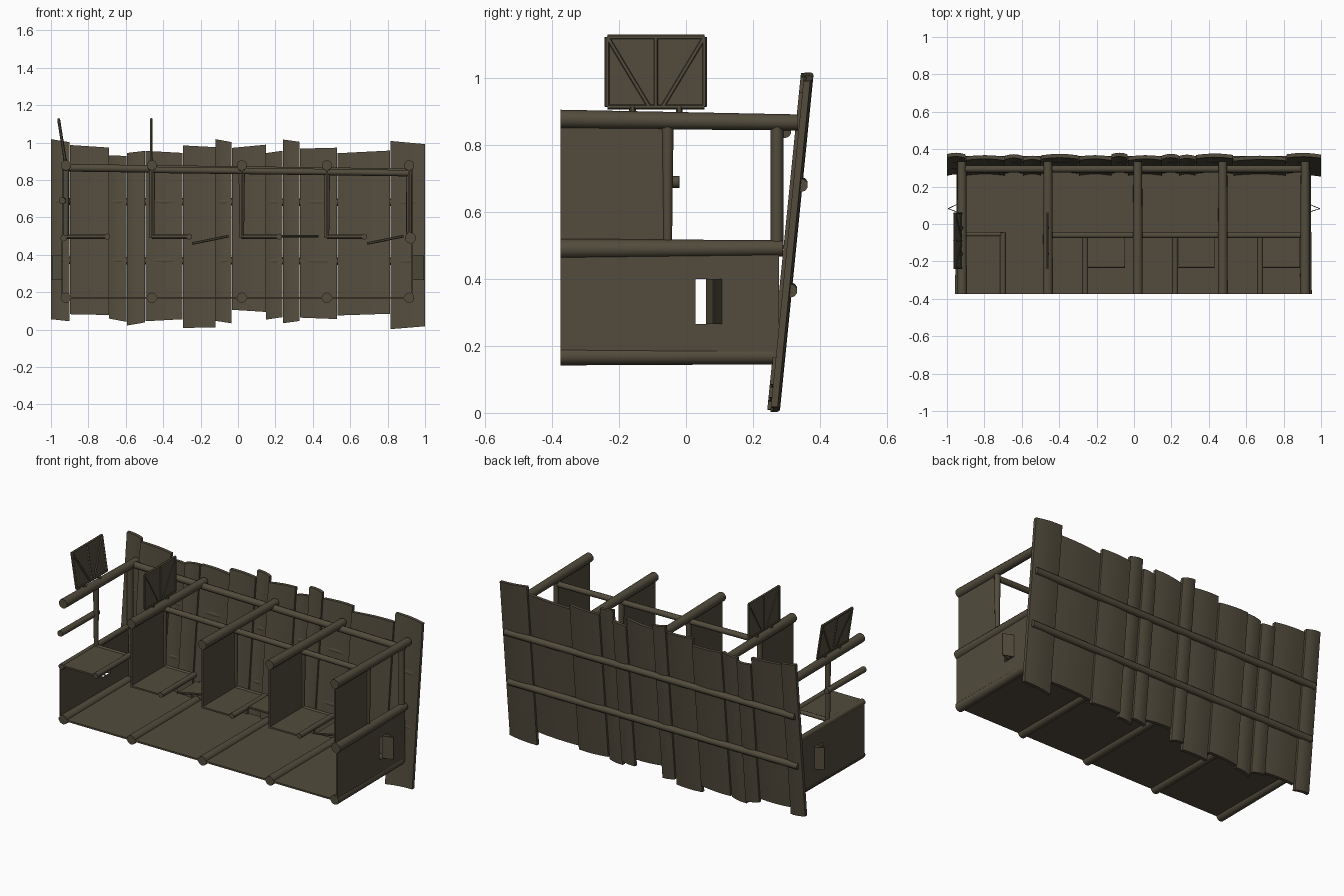
import bpy, bmesh, math, random
from mathutils import Vector

random.seed(4)
cube = bpy.data.objects.get("Cube")
if cube:
    bpy.data.objects.remove(cube, do_unlink=True)

wood = bpy.data.materials.new("weathered_dark_wood")
wood.use_nodes = True
colour = (0.085, 0.072, 0.046, 1)
wood.diffuse_color = colour
shader = wood.node_tree.nodes["Principled BSDF"]
shader.inputs["Base Color"].default_value = colour
shader.inputs["Roughness"].default_value = 0.9


def finish(name, bm, smooth=False):
    bmesh.ops.recalc_face_normals(bm, faces=bm.faces)
    mesh = bpy.data.meshes.new(name)
    bm.to_mesh(mesh)
    bm.free()
    mesh.materials.append(wood)
    obj = bpy.data.objects.new(name, mesh)
    bpy.context.collection.objects.link(obj)
    if smooth:
        bpy.ops.object.select_all(action="DESELECT")
        obj.select_set(True)
        bpy.context.view_layer.objects.active = obj
        bpy.ops.object.shade_smooth_by_angle(angle=math.radians(50))
    return obj


def pole(name, a, b, r=0.02, r2=None, sides=10):
    """Round log between two points, with an optional taper."""
    a, b = Vector(a), Vector(b)
    bm = bmesh.new()
    bmesh.ops.create_cone(bm, cap_ends=True, segments=sides, radius1=r,
                          radius2=r2 or r, depth=(b - a).length)
    turn = (b - a).to_track_quat("Z", "Y").to_matrix()
    bmesh.ops.rotate(bm, matrix=turn, verts=bm.verts)
    bmesh.ops.translate(bm, vec=(a + b) / 2, verts=bm.verts)
    return finish(name, bm, True)


def box(name, lo, hi):
    bm = bmesh.new()
    bmesh.ops.create_cube(bm, size=1)
    for v in bm.verts:
        v.co = [l + (c + 0.5) * (h - l) for c, l, h in zip(v.co, lo, hi)]
    return finish(name, bm)


def lean(z):
    """Depth of the leaning back wall at a height."""
    return 0.258 + 0.1 * z


FRONT, MID = -0.375, -0.055
BAYS = [-0.92, -0.46, 0.02, 0.475, 0.915]

# Back wall of uneven, slightly bowed planks
edges = [-1, -0.9, -0.69, -0.595, -0.495, -0.295, -0.12, -0.033,
         0.15, 0.24, 0.33, 0.53, 0.815, 1]
bottoms = [0.05, 0.08, 0.05, 0.03, 0.05, 0.01, 0.04, 0.1, 0.06, 0.04, 0.06, 0.08, 0.01]
tops = [1.01, 0.98, 0.93, 0.95, 0.95, 0.98, 1.01, 0.98, 0.95, 1.01, 0.97, 0.95, 1]
for i, (zb, zt) in enumerate(zip(bottoms, tops)):
    x0, x1 = edges[i] + 0.001, edges[i + 1] - 0.001
    tilt_b, tilt_t = random.uniform(-0.01, 0.01), random.uniform(-0.01, 0.01)
    shift = 0.006 if i % 2 == 0 else -0.004
    bm = bmesh.new()
    loops = []
    for z, tilt in ((zb, tilt_b), (zt, tilt_t)):
        ring = []
        for side in (0, 1):
            for k in range(5):
                t = k / 4 if side == 0 else 1 - k / 4
                bow = 0.008 * (1 - (2 * t - 1) ** 2)
                zz = max(0, z + tilt * (2 * t - 1))
                y = lean(zz) + shift + bow + (0.008 if side else -0.012)
                ring.append(bm.verts.new((x0 + t * (x1 - x0), y, zz)))
        loops.append(ring)
    low, high = loops
    bm.faces.new(low)
    bm.faces.new(high)
    for k in range(10):
        n = (k + 1) % 10
        bm.faces.new((low[k], low[n], high[n], high[k]))
    finish(f"back_plank_{i + 1}", bm, True)

# Rails across the outside of the back wall
for name, z in (("lower_back_rail", 0.37), ("upper_back_rail", 0.685)):
    pole(name, (-0.98, lean(z) + 0.018, z), (0.98, lean(z) + 0.018, z - 0.005), 0.02)

# Floor
box("floor", (-0.95, FRONT, 0.165), (0.935, 0.275, 0.175))

# Floor joists and roof beams running front to back
for i, x in enumerate(BAYS):
    pole(f"floor_joist_{i + 1}", (x, FRONT, 0.17), (x, 0.26, 0.17), 0.028, 0.025)
    pole(f"roof_beam_{i + 1}", (x, FRONT, 0.878), (x, 0.335, 0.868), 0.028, 0.024)

# Roof rails running across, one per bay so they wander a little
for i in range(4):
    a, b = BAYS[i], BAYS[i + 1]
    z0, z1 = 0.865 - 0.006 * i, 0.859 - 0.006 * i
    pole(f"rear_roof_rail_{i + 1}", (a, 0.295, z0), (b, 0.295, z1), 0.02)
    if i:
        pole(f"middle_roof_rail_{i + 1}", (a, MID - 0.005, z0 - 0.005),
             (b, MID - 0.005, z1 - 0.005), 0.017)

# Upper partitions and their posts
for i, x in enumerate(BAYS):
    pole(f"middle_post_{i + 1}", (x, MID, 0.49), (x, MID, 0.87), 0.013, 0.018)
    if i:
        box(f"partition_{i + 1}", (x - 0.005, FRONT, 0.49), (x + 0.005, MID, 0.87))
for name, x in (("right_rear_post", BAYS[0]), ("left_rear_post", BAYS[-1])):
    pole(name, (x, 0.272, 0.49), (x, 0.272, 0.86), 0.019)

# Shelf in each bay, edged with thin poles
for i in range(4):
    x0, x1 = BAYS[i], BAYS[i] + (0.22 if i == 0 else 0.2)
    box(f"shelf_{i + 1}", (x0, FRONT, 0.492), (x1, MID, 0.502))
    pole(f"shelf_back_pole_{i + 1}", (x0, MID, 0.497), (x1, MID, 0.497), 0.012)
    pole(f"shelf_side_pole_{i + 1}", (x1, FRONT, 0.497), (x1, MID + 0.01, 0.497), 0.016)

    # Hinged hatch beside the shelf
    if i:
        h0, h1 = x1 + 0.015, x1 + 0.21
        drop = 0.0 if i == 2 else 0.04
        start = 0.5 - drop
        bm = bmesh.new()
        bmesh.ops.create_cube(bm, size=1)
        for v in bm.verts:
            t = v.co.x + 0.5
            v.co = (h0 + t * (h1 - h0), -0.145 + v.co.y * 0.17,
                    start + t * drop + v.co.z * 0.006)
        finish(f"hatch_{i}", bm)
        for y in (-0.23, -0.06):
            pole(f"hatch_edge_{i}", (h0, y, start), (h1, y, start + drop), 0.007, sides=6)

# Lower end walls, each with a slot and a pointed hood over it
for name, s, x in (("right", -1, -0.94), ("left", 1, 0.93)):
    y0, y1, z0, z1 = 0.028, 0.105, 0.265, 0.4
    t = 0.005
    for part, ya, yb, za, zb in (("front", FRONT, y0, 0.17, 0.49),
                                 ("rear", y1, 0.278, 0.17, 0.49),
                                 ("sill", y0, y1, 0.17, z0),
                                 ("lintel", y0, y1, z1, 0.49)):
        box(f"{name}_wall_{part}", (x - t, ya, za), (x + t, yb, zb))
    for part, y in (("front", 0.062), ("rear", 0.108)):
        bm = bmesh.new()
        line = [(x, y), (s * 0.994, 0.082)]
        verts = [bm.verts.new((px, py, pz)) for pz in (z0, z1)
                 for px, py in (line if pz == z0 else line[::-1])]
        face = bm.faces.new(verts)
        hood = finish(f"{name}_slot_hood_{part}", bm)
        solid = hood.modifiers.new("thickness", "SOLIDIFY")
        solid.thickness = 0.004
        solid.offset = 0
    pole(f"{name}_wall_rail", (x - s * 0.008, FRONT, 0.49),
         (x - s * 0.008, 0.29, 0.492), 0.03 if s > 0 else 0.018, 0.024 if s > 0 else 0.016)

# Extra handrail on the open right end
pole("right_handrail", (-0.94, FRONT, 0.69), (-0.935, -0.02, 0.69), 0.018)


# Framed boards standing on two of the roof beams
def board(name, x_low, x_high):
    def at(y, z, out=0.0):
        return (x_low + (z - 0.91) / 0.22 * (x_high - x_low) + out, y, z)

    y0, y1, z0, z1 = -0.235, 0.055, 0.915, 1.123
    yc = (y0 + y1) / 2
    bm = bmesh.new()
    bm.faces.new([bm.verts.new(at(y, z)) for y, z in
                  ((y0, z0), (y1, z0), (y1, z1), (y0, z1))])
    panel = finish(name + "_panel", bm)
    solid = panel.modifiers.new("thickness", "SOLIDIFY")
    solid.thickness = 0.006
    solid.offset = 0
    bars = [((y0, z0), (y1, z0)), ((y0, z1), (y1, z1)),
            ((y0, z0), (y0, z1)), ((y1, z0), (y1, z1)),
            ((yc, z0), (yc, z1)),
            ((yc - 0.02, z0), (y0, z1)), ((yc + 0.02, z0), (y1, z1))]
    for i, (a, b) in enumerate(bars):
        pole(f"{name}_bar_{i + 1}", at(*a), at(*b), 0.008, sides=6)
    for y in (yc - 0.07, yc + 0.07):
        pole(name + "_foot", at(y, 0.88), at(y, z0), 0.01, sides=6)


board("right_end_board", -0.925, -0.96)
board("partition_board", -0.463, -0.463)
